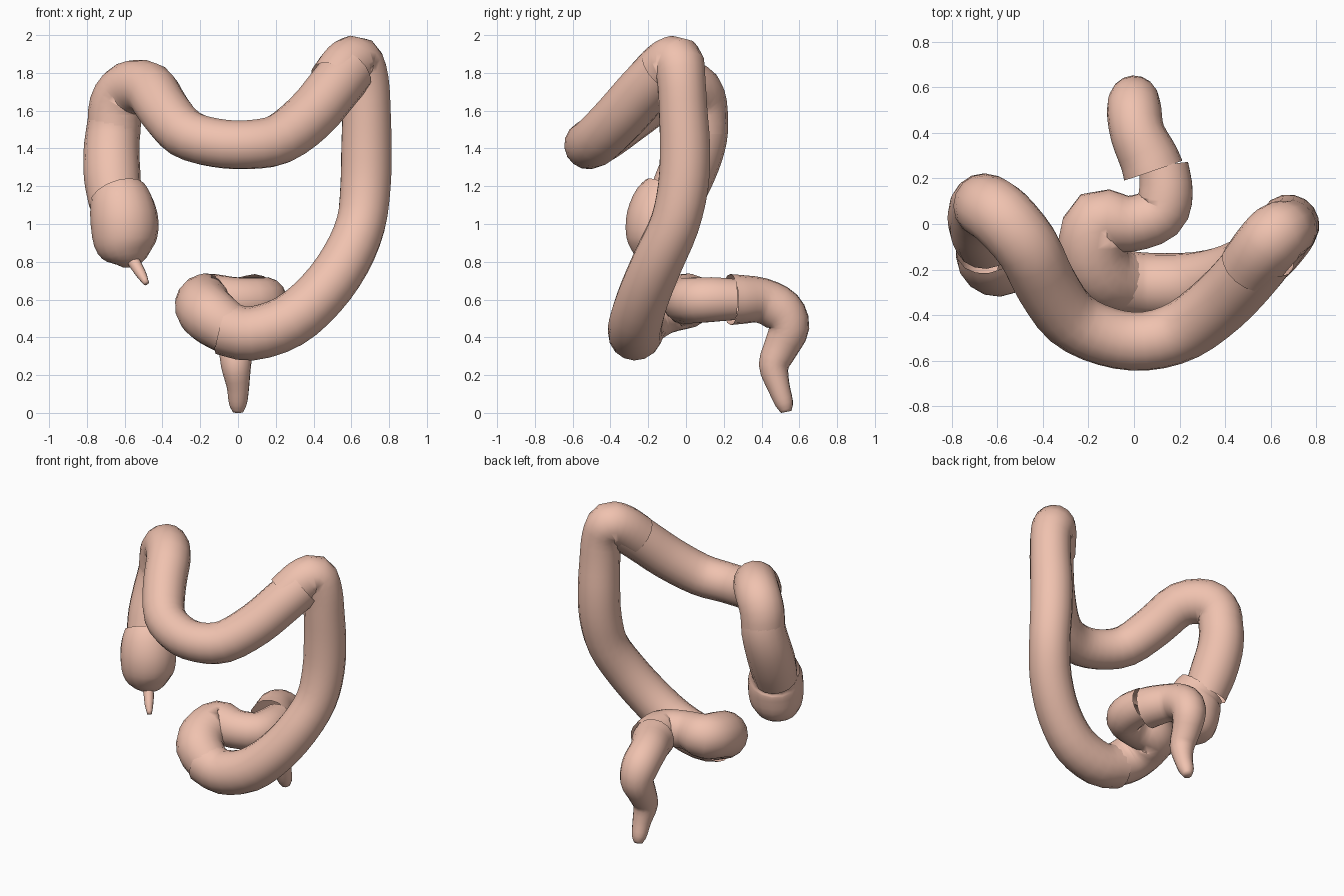
import bpy, bmesh, math
from mathutils import Vector

mat = bpy.data.materials.new("flesh")
mat.diffuse_color = (0.87, 0.54, 0.43, 1)


def spline(pts, steps):
    """Catmull-Rom through (x, y, z, radius) points."""
    p = [Vector(q) for q in pts]
    p = [2 * p[0] - p[1]] + p + [2 * p[-1] - p[-2]]
    out = []
    for i in range(1, len(p) - 2):
        a, b, c, d = p[i - 1:i + 3]
        for s in range(steps):
            t = s / steps
            out.append(0.5 * (2 * b + (c - a) * t + (2 * a - 5 * b + 4 * c - d) * t * t
                              + (3 * b - a - 3 * c + d) * t ** 3))
    out.append(p[-2])
    return out


def tube(name, pts, sides=16, steps=3, cap_end=False):
    path = spline(pts, steps)
    bm = bmesh.new()
    rings, normal = [], None
    for i, q in enumerate(path):
        c = q.to_3d()
        tan = (path[min(i + 1, len(path) - 1)].to_3d() - path[max(i - 1, 0)].to_3d()).normalized()
        if normal is None:
            normal = tan.orthogonal()
        normal = (normal - tan * normal.dot(tan)).normalized()
        side = tan.cross(normal)
        rings.append([bm.verts.new(c + q.w * (normal * math.cos(a) + side * math.sin(a)))
                      for a in (2 * math.pi * k / sides for k in range(sides))])
    for r, s in zip(rings, rings[1:]):
        for k in range(sides):
            n = (k + 1) % sides
            bm.faces.new((r[k], r[n], s[n], s[k]))
    if cap_end:
        bm.faces.new(rings[-1])
    bmesh.ops.recalc_face_normals(bm, faces=bm.faces)
    me = bpy.data.meshes.new(name)
    bm.to_mesh(me)
    bm.free()
    for f in me.polygons:
        f.use_smooth = True
    me.materials.append(mat)
    ob = bpy.data.objects.new(name, me)
    bpy.context.collection.objects.link(ob)
    return ob


# Pouch at the start, with an open rim around the ascending tube
tube("cecum", [(-.635, -.085, 1.15, .155), (-.615, -.12, 1.09, .172), (-.60, -.14, 1.0, .18),
               (-.60, -.145, .89, .162), (-.59, -.15, .81, .105), (-.59, -.15, .77, .02)],
     cap_end=True)

# Small worm-like tail
tube("appendix", [(-.57, -.19, .83, .035), (-.54, -.22, .78, .033), (-.51, -.26, .73, .027),
                  (-.485, -.29, .685, .015)], sides=10, cap_end=True)

# Rising tube on the left
tube("ascending_colon", [(-.65, -.07, 1.11, .14), (-.665, -.01, 1.24, .15),
                         (-.67, .05, 1.38, .148), (-.66, .08, 1.5, .143),
                         (-.645, .075, 1.62, .138)])

# Sagging tube across the front, wrapping over both bends
tube("transverse_colon", [(-.657, .08, 1.48, .14), (-.645, .075, 1.63, .143),
                          (-.58, .03, 1.715, .145), (-.47, -.10, 1.715, .142),
                          (-.39, -.26, 1.60, .138), (-.28, -.415, 1.48, .133),
                          (-.12, -.495, 1.43, .13), (.05, -.515, 1.42, .13),
                          (.22, -.465, 1.45, .135), (.38, -.345, 1.57, .14),
                          (.50, -.22, 1.71, .142), (.58, -.12, 1.81, .142)])

# Falling tube on the right, curving under to the middle
tube("descending_colon", [(.51, -.19, 1.75, .138), (.57, -.11, 1.83, .14),
                          (.63, -.045, 1.855, .14),
                          (.67, -.025, 1.76, .13), (.68, -.015, 1.60, .13),
                          (.68, -.005, 1.4, .135), (.675, -.015, 1.2, .135),
                          (.65, -.06, 1.0, .132), (.57, -.145, .81, .135),
                          (.44, -.22, .63, .138), (.27, -.265, .485, .142),
                          (.07, -.27, .42, .143), (-.08, -.255, .45, .143)])

# S-shaped loop toward the back
tube("sigmoid_colon", [(-.04, -.26, .44, .138), (-.14, -.22, .51, .152),
                       (-.185, -.12, .565, .15), (-.155, .01, .595, .145),
                       (-.02, .0, .595, .125), (.11, .045, .595, .122),
                       (.14, .14, .60, .12), (.13, .26, .60, .11)])

# Final section turning down to a narrow outlet
tube("rectum", [(.085, .235, .60, .135), (.065, .29, .60, .13), (.015, .40, .595, .12),
                (0, .505, .54, .12), (0, .545, .45, .108), (-.01, .505, .35, .093),
                (-.01, .465, .25, .08), (0, .49, .14, .06), (0, .52, .05, .048),
                (0, .53, .005, .028)], cap_end=True)
